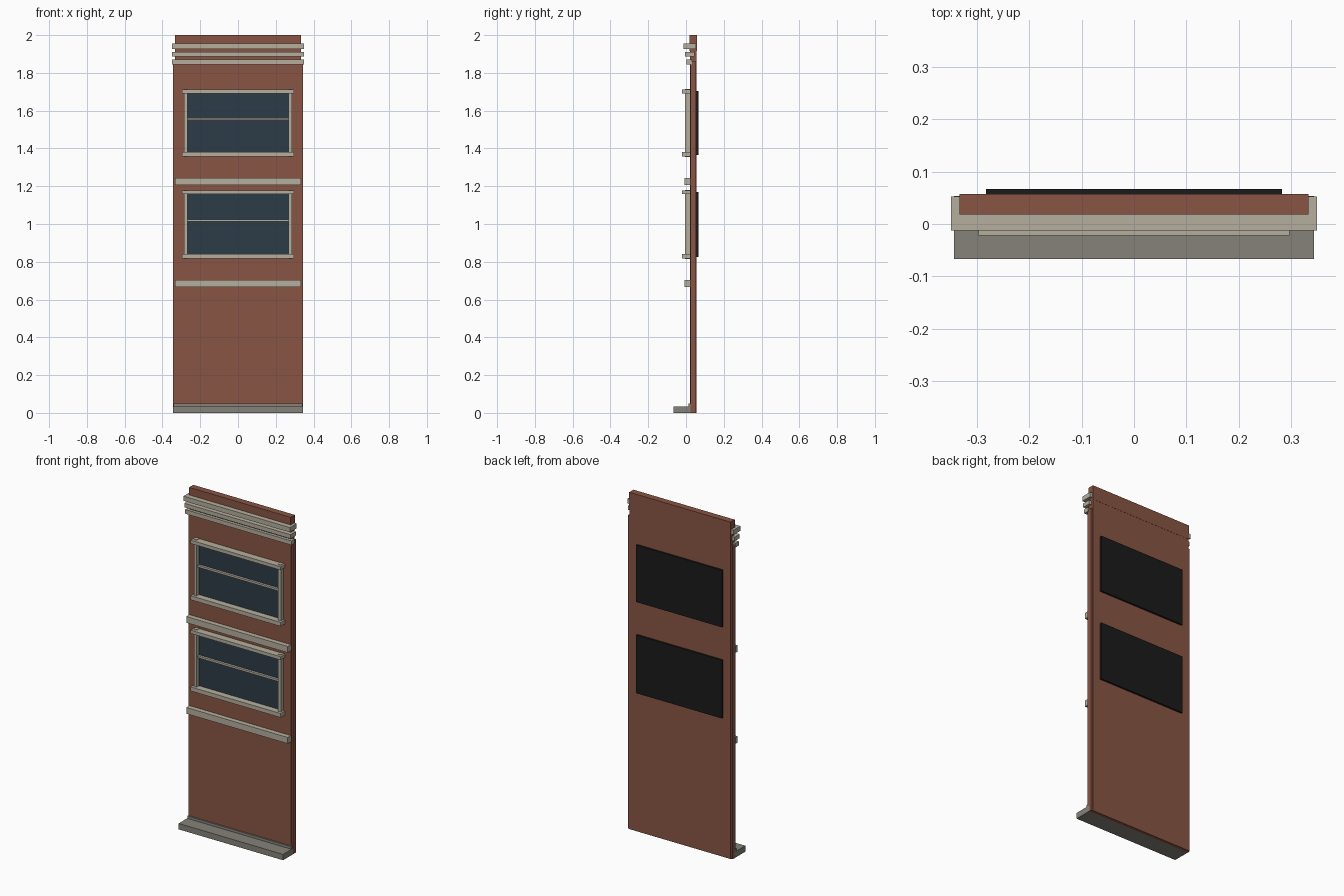
import bpy

default = bpy.data.objects.get("Cube")
if default:
    bpy.data.objects.remove(default, do_unlink=True)


def material(name, rgb):
    m = bpy.data.materials.new(name)
    m.use_nodes = True
    m.diffuse_color = (*rgb, 1)
    m.node_tree.nodes["Principled BSDF"].inputs["Base Color"].default_value = (*rgb, 1)
    return m


brick = material("brick_red", (0.25, 0.09, 0.056))
trim = material("pale_stone", (0.47, 0.43, 0.345))
stone = material("grey_stone", (0.24, 0.225, 0.195))
glass = material("blue_glass", (0.026, 0.045, 0.063))
black = material("black_backing", (0.011, 0.011, 0.011))


def box(name, mat, x, y, z):
    """Box spanning the (min, max) pairs on each axis."""
    spans = (x, y, z)
    bpy.ops.mesh.primitive_cube_add(size=1, location=[(a + b) / 2 for a, b in spans])
    ob = bpy.context.object
    ob.name = name
    ob.scale = [b - a for a, b in spans]
    bpy.ops.object.transform_apply(location=False, rotation=False, scale=True)
    ob.data.materials.append(mat)
    return ob


def wide(name, mat, half, y, z):
    """Box centred on x = 0."""
    return box(name, mat, (-half, half), y, z)


WALL = 0.02     # front face of the wall
BACK = 0.056    # rear face of the wall

# Wall, parapet and thin edge strips
wide("wall", brick, 0.333, (WALL, BACK), (0, 1.915))
wide("parapet", brick, 0.333, (WALL - 0.002, BACK + 0.001), (1.915, 2))
for side, s in (("left", 1), ("right", -1)):
    box(side + "_edge_strip", brick, sorted((s * 0.333, s * 0.343)),
        (WALL + 0.004, BACK - 0.003), (0, 1.86))

# Plinth with a small upper lip
wide("plinth", stone, 0.343, (-0.067, 0.038), (0, 0.035))
wide("plinth_lip", stone, 0.341, (0.012, 0.034), (0.035, 0.05))

# Belt courses
for name, z in (("lower", 0.667), ("upper", 1.207)):
    wide(name + "_belt_course", trim, 0.333, (-0.009, WALL), (z, z + 0.037))

# Stepped cornice, wrapping the wall ends
for name, y, z in (("bottom", (0.003, 0.033), (1.845, 1.87)),
                   ("middle", (-0.005, 0.044), (1.886, 1.91)),
                   ("top", (-0.012, 0.052), (1.927, 1.955))):
    wide(name + "_cornice_band", trim, 0.349, y, z)

# Windows
for name, z0, z1 in (("lower", 0.817, 1.178), ("upper", 1.358, 1.712)):
    mid = (z0 + z1) / 2 + 0.021
    wide(name + "_glass", glass, 0.272, (0.016, WALL + 0.002), (z0 + 0.02, z1 - 0.015))
    wide(name + "_sill", trim, 0.296, (-0.022, WALL), (z0, z0 + 0.024))
    wide(name + "_head", trim, 0.296, (-0.022, WALL), (z1 - 0.02, z1))
    wide(name + "_meeting_rail", trim, 0.27, (0.002, WALL), (mid - 0.006, mid + 0.006))
    for side, s in (("left", 1), ("right", -1)):
        box(f"{name}_{side}_jamb", trim, sorted((s * 0.268, s * 0.285)),
            (-0.006, WALL), (z0 - 0.003, z1 + 0.003))
    wide(name + "_backing", black, 0.282, (BACK, 0.067), (z0 + 0.008, z1 - 0.008))
